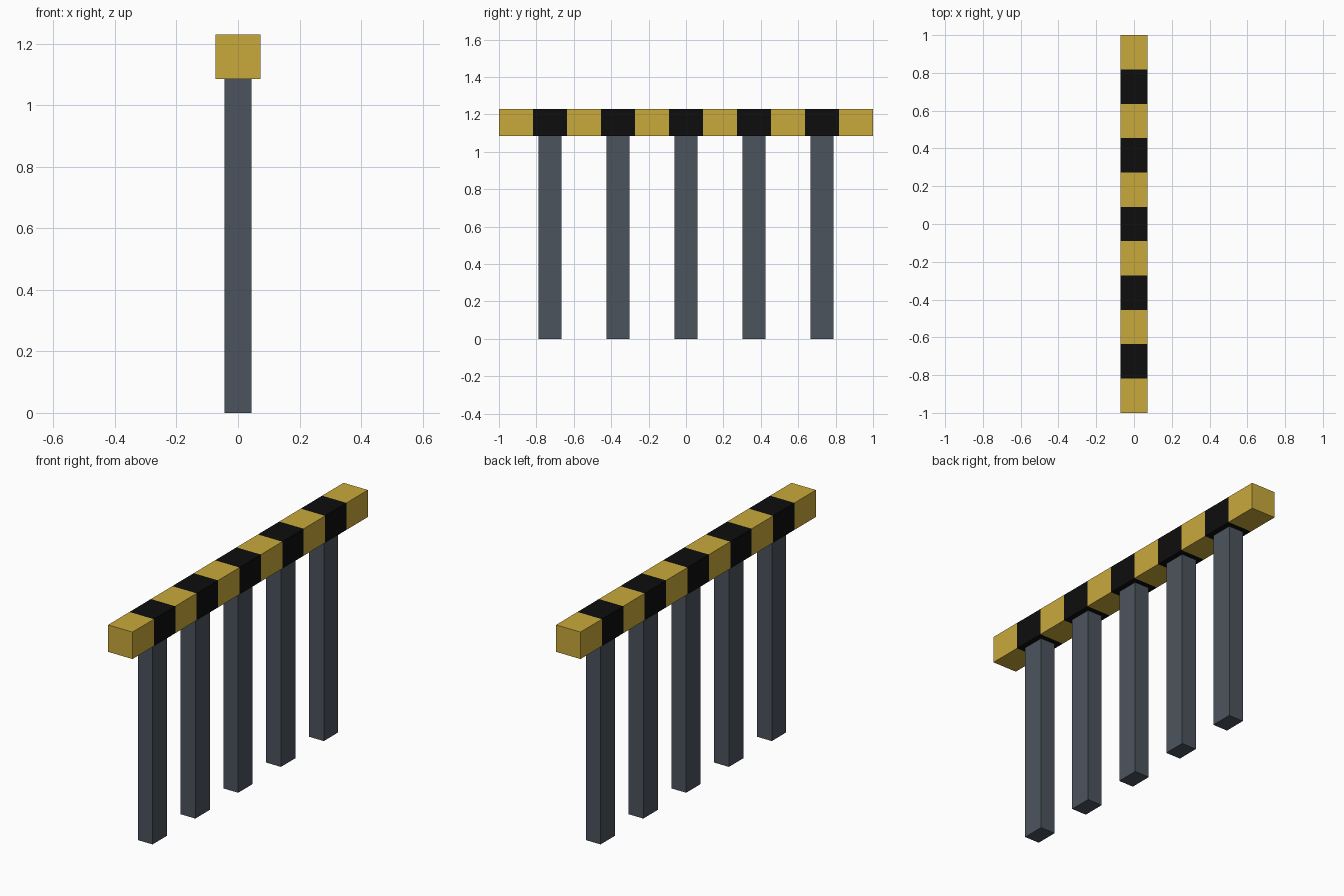
import bpy
import bmesh
from mathutils import Matrix

if "Cube" in bpy.data.objects:
    bpy.data.objects.remove(bpy.data.objects["Cube"])

SEGMENTS = 11
PITCH = 2.0 / SEGMENTS          # length of one stripe
BEAM_W, BEAM_LOW, BEAM_TOP = 0.145, 1.085, 1.23
POST_X, POST_Y = 0.088, 0.123


def material(name, rgb):
    mat = bpy.data.materials.new(name)
    mat.diffuse_color = (*rgb, 1.0)
    mat.use_nodes = True
    mat.node_tree.nodes["Principled BSDF"].inputs["Base Color"].default_value = mat.diffuse_color
    return mat


def box_bmesh(size, centre):
    bm = bmesh.new()
    bmesh.ops.create_cube(bm, size=1.0,
                          matrix=Matrix.Translation(centre) @ Matrix.Diagonal((*size, 1.0)))
    return bm


def add_object(name, bm, mats):
    mesh = bpy.data.meshes.new(name)
    bm.to_mesh(mesh)
    bm.free()
    for mat in mats:
        mesh.materials.append(mat)
    obj = bpy.data.objects.new(name, mesh)
    bpy.context.collection.objects.link(obj)
    return obj


yellow = material("warning_yellow", (0.584, 0.397, 0.044))
black = material("stripe_black", (0.004, 0.004, 0.004))
slate = material("slate_grey", (0.072, 0.088, 0.108))

# Striped top beam: cut into equal segments, every second one black
bm = box_bmesh((BEAM_W, 2.0, BEAM_TOP - BEAM_LOW), (0, 0, (BEAM_LOW + BEAM_TOP) / 2))
for i in range(1, SEGMENTS):
    bmesh.ops.bisect_plane(bm, geom=bm.verts[:] + bm.edges[:] + bm.faces[:],
                           plane_co=(0, -1 + i * PITCH, 0), plane_no=(0, 1, 0))
for face in bm.faces:
    y = face.calc_center_median().y
    segment = min(max(int((y + 1) / PITCH), 0), SEGMENTS - 1)
    face.material_index = segment % 2
add_object("striped_beam", bm, [yellow, black])

# Five posts, one under each black stripe
for i in range(5):
    y = (i - 2) * 2 * PITCH
    bm = box_bmesh((POST_X, POST_Y, BEAM_LOW), (0, y, BEAM_LOW / 2))
    add_object(f"post_{i + 1}", bm, [slate])
